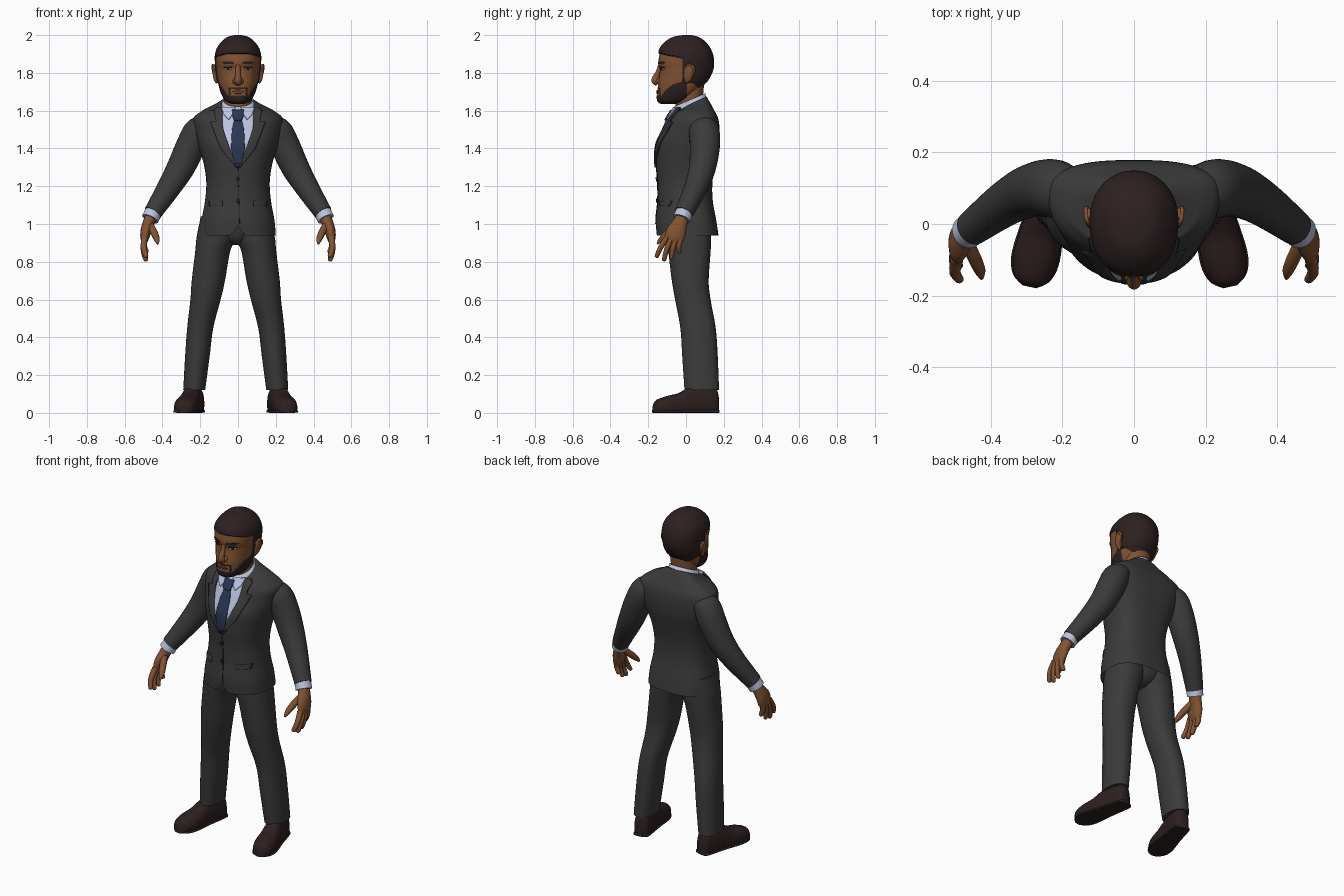
import bpy, bmesh, math
from mathutils import Vector

cube = bpy.data.objects.get("Cube")
if cube:
    bpy.data.objects.remove(cube)


def material(name, *rgb):
    m = bpy.data.materials.new(name)
    m.use_nodes = True
    m.diffuse_color = (*rgb, 1)
    m.node_tree.nodes["Principled BSDF"].inputs["Base Color"].default_value = (*rgb, 1)
    return m


SUIT = material("charcoal suit", .043, .043, .043)
SEAM = material("dark seam", .014, .014, .015)
SHIRT = material("pale blue shirt", .5, .55, .74)
TIE = material("navy tie", .022, .036, .085)
SKIN = material("brown skin", .22, .085, .032)
HAIR = material("dark hair", .026, .015, .015)
SHOE = material("dark brown leather", .026, .014, .014)
LIPS = material("lips", .16, .058, .034)
WHITE = material("eye white", .36, .33, .31)


def make(name, bm, mats, mirror=False, thick=0):
    me = bpy.data.meshes.new(name)
    bm.to_mesh(me)
    bm.free()
    ob = bpy.data.objects.new(name, me)
    bpy.context.collection.objects.link(ob)
    for m in mats:
        me.materials.append(m)
    if thick:
        mod = ob.modifiers.new("thickness", 'SOLIDIFY')
        mod.thickness = thick
    if mirror:
        ob.modifiers.new("mirror", 'MIRROR').use_mirror_merge = False
    bpy.ops.object.select_all(action='DESELECT')
    ob.select_set(True)
    bpy.context.view_layer.objects.active = ob
    bpy.ops.object.shade_smooth_by_angle(angle=math.radians(50))
    return ob


def smooth(rows, steps):
    """Catmull-Rom interpolation through rows of numbers."""
    out = []
    for i in range(len(rows) - 1):
        a, b, c, d = rows[max(i - 1, 0)], rows[i], rows[i + 1], rows[min(i + 2, len(rows) - 1)]
        for k in range(steps):
            t = k / steps
            out.append([q + .5 * t * (r - p + t * (2 * p - 5 * q + 4 * r - s + t * (3 * (q - r) + s - p)))
                        for p, q, r, s in zip(a, b, c, d)])
    return out + [list(rows[-1])]


def power(v, p):
    return math.copysign(abs(v) ** (2 / p), v)


def loft(rings, caps=(True, True)):
    bm = bmesh.new()
    vs = [[bm.verts.new(p) for p in r] for r in rings]
    n = len(vs[0])
    for a, b in zip(vs, vs[1:]):
        for i in range(n):
            bm.faces.new((a[i], a[(i + 1) % n], b[(i + 1) % n], b[i]))
    for ring, cap in zip((vs[0], vs[-1]), caps):
        if cap:
            bm.faces.new(ring)
    bmesh.ops.recalc_face_normals(bm, faces=bm.faces[:])
    return bm


def body_ring(s, n, pf, pb):
    """Ring from (z, centre x, half width, mid y, front y, back y)."""
    z, cx, w, yc, yf, yb = s
    pts = []
    for i in range(n):
        c, sn = math.cos(math.tau * i / n), math.sin(math.tau * i / n)
        p = pf if sn < 0 else pb
        pts.append((cx + w * power(c, p), yc + ((yc - yf) if sn < 0 else (yb - yc)) * power(sn, p), z))
    return pts


def tube(name, path, mats, steps=5, n=16, ref=(0, 1, 0), mirror=True):
    """Tube along rows of (x, y, z, radius along ref, radius across)."""
    rows = smooth(path, steps)
    rings = []
    for i, r in enumerate(rows):
        t = Vector(rows[min(i + 1, len(rows) - 1)][:3]) - Vector(rows[max(i - 1, 0)][:3])
        u = Vector(ref)
        u = (u - t * (u.dot(t) / t.length_squared)).normalized()
        v = t.normalized().cross(u)
        rings.append([Vector(r[:3]) + u * r[3] * math.cos(a) + v * r[4] * math.sin(a)
                      for a in (math.tau * k / n for k in range(n))])
    return make(name, loft(rings), mats, mirror)


def front_y(form, x, z):
    rows, p = form
    for a, b in zip(rows, rows[1:]):
        if a[0] <= z <= b[0]:
            t = (z - a[0]) / (b[0] - a[0])
            _, _, w, yc, yf, _ = [m + (k - m) * t for m, k in zip(a, b)]
            return yc - (yc - yf) * max(0, 1 - min(1, abs(x) / w) ** p) ** (1 / p)
    return 0


def patch(name, form, rows, mat, lift=.006, mirror=False, grow=0, cols=8, sub=6):
    """Thin plate on the front of a form; rows are (z, left x, right x)."""
    bm = bmesh.new()
    grid = []
    for a, b in zip(rows, rows[1:]):
        last = b is rows[-1]
        for k in range(sub + last):
            z, x0, x1 = [m + (q - m) * k / sub for m, q in zip(a, b)]
            xs = [x0 - grow + (x1 - x0 + 2 * grow) * c / cols for c in range(cols + 1)]
            grid.append([bm.verts.new((x, front_y(form, x, z) - lift, z)) for x in xs])
    for a, b in zip(grid, grid[1:]):
        for c in range(cols):
            bm.faces.new((a[c], a[c + 1], b[c + 1], b[c]))
    return make(name, bm, [mat], mirror, .008)


# Jacket body: notched front hem, neckline rising toward the back
torso = (smooth([(.94, 0, .2, .01, -.157, .172), (1.02, 0, .193, .01, -.16, .16), (1.12, 0, .175, .01, -.15, .142),
                 (1.22, 0, .168, .02, -.15, .14), (1.32, 0, .182, .03, -.158, .155), (1.42, 0, .212, .06, -.153, .175),
                 (1.5, 0, .232, .08, -.118, .178), (1.56, 0, .236, .08, -.09, .17), (1.6, 0, .19, .07, -.066, .15),
                 (1.64, 0, .125, .05, -.045, .125), (1.67, 0, .088, .04, -.03, .11)], 6), 2.2)
bm = loft([body_ring(s, 64, 2.2, 2.8) for s in torso[0]], (False, True))
for v in bm.verts:
    if v.co.y < 0 and v.co.z < 1.02:
        v.co.z += .6 * (1.02 - v.co.z) * max(0, 1 - abs(v.co.x) / .035)
    v.co.z += .45 * (v.co.y - .1) * max(0, v.co.z - 1.6) / .07
make("jacket_body", bm, [SUIT])

# Shirt front, tie, lapels and jacket details
patch("shirt_front", torso, [(1.31, -.004, .004), (1.4, -.05, .05), (1.5, -.082, .082), (1.62, -.085, .085)],
      SHIRT, .004, cols=16)
patch("tie", torso, [(1.315, -.018, .018), (1.4, -.037, .037), (1.5, -.032, .032), (1.555, -.02, .02)], TIE, .011)
patch("tie_knot", torso, [(1.55, -.02, .02), (1.57, -.028, .028), (1.605, -.031, .031)], TIE, .02)
patch("collar_wing", torso, [(1.555, .048, .052), (1.585, .028, .078), (1.62, .014, .088)], SHIRT, .014, True)
lapel = [(1.3, .0, .012), (1.4, .046, .09), (1.5, .08, .13), (1.54, .086, .145), (1.546, .086, .115),
         (1.6, .084, .125), (1.62, .08, .112)]
patch("lapel_edge", torso, lapel, SEAM, .005, True, .002)
patch("lapel", torso, lapel, SUIT, .009, True)
patch("front_closure", torso, [(1.0, .007, .01), (1.31, -.002, .001)], SEAM, .003, cols=2)
flap = [(1.095, .085, .15), (1.122, .085, .155)]
patch("pocket_flap_edge", torso, flap, SEAM, .003, True, .002)
patch("pocket_flap", torso, flap, SUIT, .007, True)
for label, z in (("upper", 1.235), ("lower", 1.125)):
    patch(label + "_button", torso, [(z - .01, -.004, .004), (z - .005, -.009, .009), (z + .005, -.009, .009),
                                     (z + .01, -.004, .004)], SEAM, .009)

# Sleeves and shirt cuffs
tube("sleeve", [(.15, .085, 1.51, .06, .05), (.207, .095, 1.495, .08, .074), (.247, .1, 1.42, .08, .078),
                (.3, .088, 1.305, .072, .074), (.364, .053, 1.195, .062, .063), (.452, -.012, 1.058, .049, .048)],
     [SUIT], 7, 28)
tube("shirt_cuff", [(.44, -.002, 1.08, .046, .045), (.465, -.023, 1.027, .047, .046)], [SHIRT], 2, 28)

# Hands
tube("palm", [(.455, -.015, 1.05, .036, .032), (.472, -.03, 1.01, .039, .031), (.487, -.05, .965, .052, .029),
              (.494, -.062, .925, .052, .023), (.495, -.067, .9, .038, .013)], [SKIN])
for label, y, tip in (("index", -.1, (.485, -.158, .822)), ("middle", -.076, (.487, -.118, .803)),
                      ("ring", -.051, (.485, -.078, .812)), ("little", -.027, (.482, -.036, .845))):
    base, end = Vector((.494, y, .93)), Vector(tip)
    mid = (base + end) / 2 + Vector((.01, -.005, 0))
    tube(label + "_finger", [(*base, .015, .018), (*mid, .0135, .016), (*end.lerp(mid, .15), .0115, .013),
                             (*end, .004, .004)], [SKIN], 4, 10)
tube("thumb", [(.47, -.045, 1.0, .02, .02), (.447, -.09, .96, .019, .02), (.43, -.13, .92, .015, .016),
               (.425, -.152, .895, .005, .005)], [SKIN], 4, 10)

# Trousers, stance a little off centre
STANCE = -.012
legs = smooth([(1.04, .1, .085, .02, -.1, .13), (.93, .105, .102, .02, -.1, .133), (.85, .123, .092, .02, -.093, .13),
               (.7, .145, .088, .02, -.075, .12), (.6, .16, .08, .03, -.058, .13), (.45, .188, .069, .06, -.03, .157),
               (.3, .203, .065, .07, -.02, .168), (.12, .22, .058, .08, -.008, .175)], 5)
make("trouser_leg", loft([body_ring(s, 32, 2, 2.3) for s in legs]), [SUIT], True).location.x = STANCE
make("trouser_seat", loft([body_ring(s, 32, 2, 2.3) for s in smooth(
    [(.89, 0, .03, .02, -.035, .07), (.93, 0, .1, .02, -.08, .12), (1.04, 0, .16, .02, -.1, .13)], 4)]),
     [SUIT]).location.x = STANCE


# Shoes, swept from heel to toe
def shoe(name, rows, grow):
    rings = []
    along = Vector((.075, -.345, 0))
    side = Vector((.345, .075, 0)).normalized()
    for t, w, h in smooth(rows, 5):
        mid = Vector((.205, .17, 0)) + along * t
        ring = []
        for k in range(28):
            c, s = math.cos(math.tau * k / 28), math.sin(math.tau * k / 28)
            z = h * (.35 + (.65 * power(s, 2.2) if s > 0 else .35 * power(s, 6)))
            ring.append(mid + side * (w + grow) * power(c, 2.4) + Vector((0, 0, z)))
        rings.append(ring)
    make(name, loft(rings), [SHOE], True).location.x = STANCE


shoe("shoe", [(0, .022, .1), (.05, .043, .135), (.2, .05, .145), (.42, .053, .14), (.6, .06, .106), (.78, .063, .09),
              (.92, .051, .073), (.975, .034, .058), (1, .014, .038)], 0)
shoe("sole", [(0, .026, .022), (.05, .043, .022), (.4, .052, .022), (.75, .064, .02), (.92, .05, .02),
              (1, .016, .02)], .004)

# Neck and shirt collar, rising toward the back
make("neck", loft([body_ring(s, 32, 2, 2) for s in ((1.58, 0, .074, .02, -.055, .09), (1.66, 0, .073, .02, -.055, .088),
                                                    (1.78, 0, .08, .03, -.05, .1))]), [SKIN])
bm = loft([body_ring(s, 48, 2, 2) for s in ((1.59, 0, .094, .02, -.074, .112), (1.657, 0, .081, .02, -.063, .103))],
          (False, False))
for v in bm.verts:
    v.co.z += .42 * (v.co.y - .02)
make("shirt_collar", bm, [SHIRT], thick=.006)

# Head with hair and beard regions raised from the skin
head = (smooth([(1.638, 0, .03, -.09, -.13, -.05), (1.65, 0, .06, -.06, -.148, 0), (1.675, 0, .079, -.03, -.153, .04),
                (1.705, 0, .092, -.01, -.149, .068), (1.74, 0, .101, .0, -.148, .095), (1.78, 0, .108, .01, -.142, .122),
                (1.82, 0, .112, .01, -.138, .138), (1.85, 0, .115, .01, -.146, .142), (1.89, 0, .116, .01, -.142, .138),
                (1.93, 0, .105, .01, -.132, .122), (1.965, 0, .078, .01, -.1, .093), (1.985, 0, .05, .01, -.062, .06),
                (1.994, 0, .012, .01, -.008, .022)], 9), 2.3)


def is_hair(c):
    x, y, z = abs(c.x), c.y, c.z
    if z > 1.9 - .2 * (y + .14) or (y > -.02 and z > 1.75) or (y > .03 and z > 1.78 - .9 * y):
        return True
    beard = y < .005 and z < 1.682 + 1.45 * max(0, x - .054)
    moustache = y < -.08 and (x < .046 and 1.716 < z < 1.724 or .039 < x < .05 and z < 1.724)
    return beard or moustache


bm = loft([body_ring(s, 128, 2.3, 2.1) for s in head[0]])
for f in bm.faces:
    f.material_index = int(is_hair(f.calc_center_median()))
bm.normal_update()
for v, normal in [(v, v.normal.copy()) for v in bm.verts if all(f.material_index for f in v.link_faces)]:
    v.co += normal * (.007 if v.co.z > 1.75 else .003)
make("head", bm, [SKIN, HAIR])

# Face
tube("nose", [(0, -.138, 1.84, .01, .012), (0, -.148, 1.805, .012, .013), (0, -.16, 1.775, .018, .016),
              (0, -.161, 1.757, .021, .02), (0, -.15, 1.74, .012, .016)], [SKIN], 5, 16, mirror=False)
tube("nostril", [(.019, -.135, 1.768, .008, .006), (.02, -.147, 1.755, .012, .009), (.018, -.146, 1.742, .006, .005)],
     [SKIN], 4, 12)
patch("eye", head, [(1.814, .048, .058), (1.819, .036, .071), (1.824, .034, .073), (1.829, .046, .062)], WHITE, .003, True)
patch("iris", head, [(1.815, .05, .058), (1.818, .047, .061), (1.825, .047, .061), (1.829, .05, .058)], SEAM, .005, True)
patch("upper_lid", head, [(1.827, .031, .076), (1.833, .036, .071)], HAIR, .005, True)
patch("eyebrow", head, [(1.847, .024, .07), (1.855, .024, .084), (1.86, .042, .078)], HAIR, .005, True)
patch("lips", head, [(1.69, -.016, .016), (1.699, -.032, .032), (1.711, -.012, .012)], LIPS, .006)
patch("mouth_line", head, [(1.699, -.033, .033), (1.702, -.031, .031)], HAIR, .008)

# Ears with a raised rim
tube("ear", [(.108, .005, 1.748, .008, .008), (.118, .008, 1.765, .018, .01), (.124, .016, 1.8, .027, .011),
             (.127, .022, 1.83, .023, .01), (.125, .022, 1.845, .006, .005)], [SKIN], 5, 16)
tube("ear_rim", [(.12, -.004, 1.822, .005, .005), (.131, .01, 1.841, .006, .006), (.134, .034, 1.836, .006, .006),
                 (.133, .044, 1.815, .006, .006), (.126, .034, 1.785, .005, .005), (.119, .016, 1.758, .006, .006)],
     [SKIN], 4, 8, ref=(1, 0, 0))
